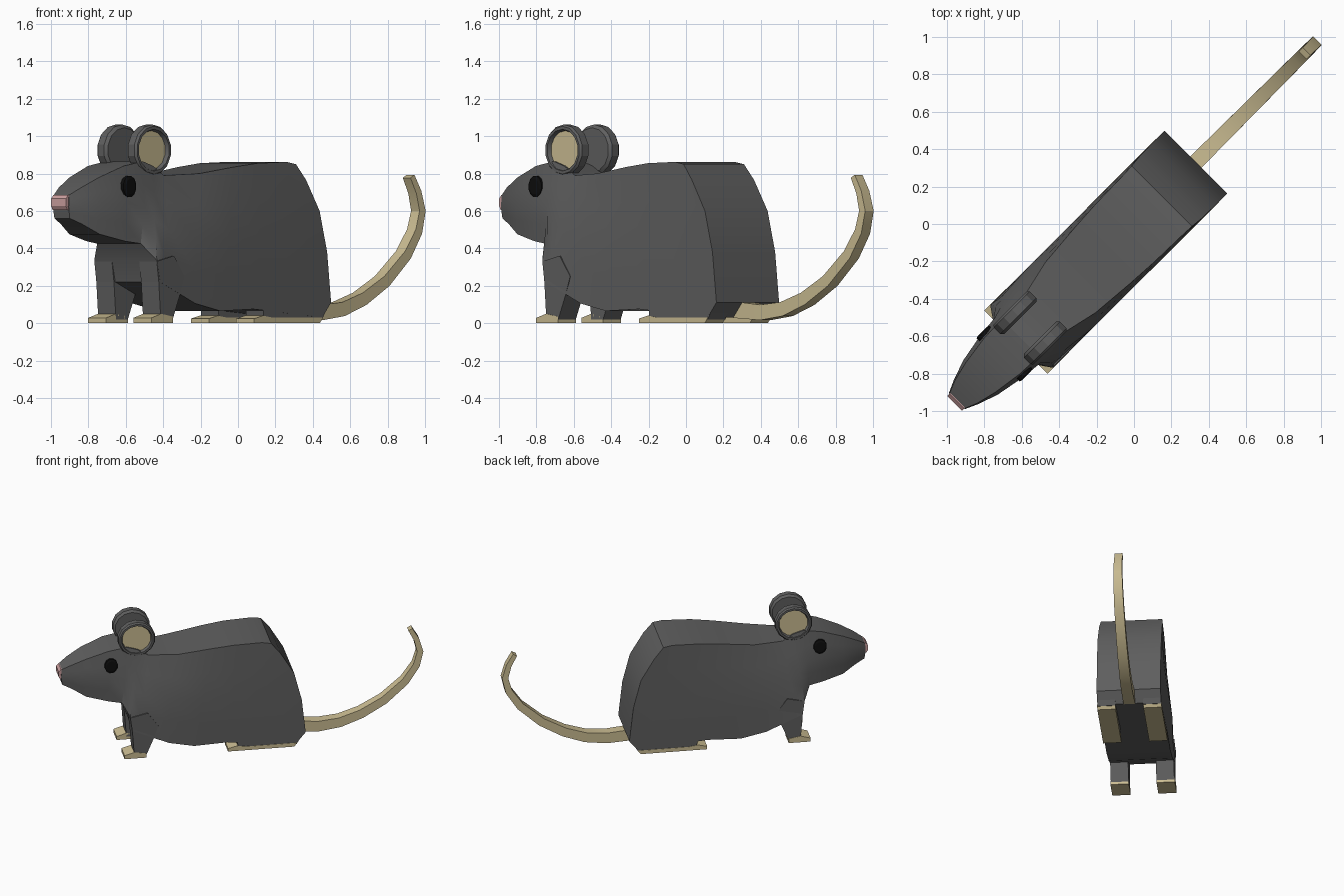
import bpy, bmesh, math
from mathutils import Vector

if "Cube" in bpy.data.objects:
    bpy.data.objects.remove(bpy.data.objects["Cube"])

# Everything is built with x = side, y = nose to tail, then turned 45 degrees
TURN = math.radians(-45)


def material(name, rgb):
    m = bpy.data.materials.new(name)
    m.diffuse_color = (*rgb, 1)
    m.use_nodes = True
    m.node_tree.nodes["Principled BSDF"].inputs["Base Color"].default_value = m.diffuse_color
    return m


GREY = material("dark grey fur", (0.115, 0.115, 0.115))
TAN = material("tan skin", (0.60, 0.51, 0.29))
PINK = material("pink nose", (0.62, 0.36, 0.36))
BLACK = material("black eye", (0.004, 0.004, 0.004))


def make(name, verts, faces, mats, mirror=False, tan_faces=(), smooth=False):
    mesh = bpy.data.meshes.new(name)
    mesh.from_pydata([tuple(v) for v in verts], [], faces)
    for m in mats:
        mesh.materials.append(m)
    for i in tan_faces:
        mesh.polygons[i].material_index = 1
    bm = bmesh.new()
    bm.from_mesh(mesh)
    bmesh.ops.recalc_face_normals(bm, faces=bm.faces)
    bm.to_mesh(mesh)
    bm.free()
    ob = bpy.data.objects.new(name, mesh)
    bpy.context.collection.objects.link(ob)
    ob.rotation_euler.z = TURN
    if mirror:
        ob.modifiers.new("both sides", 'MIRROR')
    if smooth:
        bpy.ops.object.select_all(action='DESELECT')
        ob.select_set(True)
        bpy.context.view_layer.objects.active = ob
        bpy.ops.object.shade_smooth_by_angle(angle=math.radians(25))
    return ob


def bridge(rings, n):
    """Quads between consecutive rings of n points."""
    return [(r * n + i, r * n + (i + 1) % n, (r + 1) * n + (i + 1) % n, (r + 1) * n + i)
            for r in range(rings - 1) for i in range(n)]


def prism(name, profile, x0, x1, mat, mirror=True):
    """Side profile of (y, z) points extruded from x0 to x1."""
    n = len(profile)
    verts = [(x, y, z) for x in (x0, x1) for y, z in profile]
    faces = bridge(2, n) + [tuple(range(n)), tuple(range(n, 2 * n))]
    return make(name, verts, faces, [mat], mirror)


# Head and body: stations from muzzle to rump, each top / middle / bottom as (y, half width, z)
stations = [
    [(-1.335, .058, .685), (-1.34, .060, .62), (-1.33, .058, .56)],
    [(-1.27, .085, .725), (-1.27, .092, .63), (-1.26, .080, .53)],
    [(-1.16, .112, .78), (-1.16, .130, .63), (-1.16, .115, .475)],
    [(-1.00, .135, .84), (-1.00, .160, .64), (-1.00, .145, .438)],
    [(-.86, .14, .865), (-.88, .172, .62), (-.90, .165, .425)],
    [(-.78, .14, .84), (-.82, .190, .55), (-.85, .237, .335)],
    [(-.70, .14, .79), (-.74, .215, .50), (-.825, .237, .22)],
    [(-.48, .19, .80), (-.55, .237, .45), (-.56, .237, .105)],
    [(-.24, .21, .835), (-.30, .237, .45), (-.37, .237, .065)],
    [(-.07, .22, .855), (-.07, .237, .45), (-.12, .237, .075)],
    [(.14, .225, .862), (.20, .237, .50), (.40, .237, .03)],
]
rows = []
for a, b, c in stations:
    a, b, c = Vector(a), Vector(b), Vector(c)
    rows.append([a, (a + b) / 2, b, (b + c) / 2, c])
rows.append([Vector(p) for p in [(.21, .228, .85), (.28, .235, .765), (.38, .237, .60),
                                 (.437, .237, .38), (.467, .237, .11)]])
verts = []
for r in rows:
    verts += [(w, y, z) for y, w, z in r] + [(-w, y, z) for y, w, z in reversed(r)]
faces = bridge(len(rows), 10)
for base in (0, 10 * (len(rows) - 1)):
    faces += [(base + i, base + i + 1, base + 8 - i, base + 9 - i) for i in range(4)]
make("head_and_body", verts, faces, [GREY], smooth=True)

# Nose
prism("nose", [(-1.357, .625), (-1.357, .665), (-1.34, .685), (-1.30, .69), (-1.30, .605), (-1.345, .605)],
      -.056, .056, PINK, mirror=False)

# Legs and feet
prism("front_leg", [(-.82, .02), (-.835, .22), (-.85, .33), (-.72, .36), (-.64, .25),
                    (-.675, .15), (-.73, .02)], .103, .236, GREY)
prism("front_foot", [(-.894, 0), (-.894, .028), (-.82, .05), (-.73, .035), (-.73, 0)],
      .103, .239, TAN)
prism("hind_leg", [(-.04, .02), (-.05, .12), (.02, .16), (.40, .16), (.455, .11), (.40, .02)],
      .103, .236, GREY)
prism("hind_foot", [(-.117, 0), (-.117, .024), (-.05, .04), (.02, .03), (.405, .03), (.38, 0)],
      .103, .239, TAN)


def disc_rings(rings, n, y, z):
    """Rings of (x, y radius, z radius) around a sideways axis."""
    return [(x, y + ry * math.cos(math.tau * (i + .5) / n), z + rz * math.sin(math.tau * (i + .5) / n))
            for x, ry, rz in rings for i in range(n)]


# Ears: thick discs with a sunken tan inside
N = 14
ear = disc_rings([(.075, .125, .12), (.09, .14, .137), (.138, .14, .137), (.15, .13, .128),
                  (.15, .117, .112), (.128, .108, .104)], N, -.785, .925)
ear_faces = bridge(6, N) + [tuple(range(N)), tuple(range(5 * N, 6 * N))]
make("ear", ear, ear_faces, [GREY, TAN], True, tan_faces=[len(ear_faces) - 1], smooth=True)

# Eyes
eye = disc_rings([(.11, .05, .058), (.162, .05, .058), (.168, .035, .042)], 12, -.98, .73)
make("eye", eye, bridge(3, 12) + [tuple(range(12)), tuple(range(24, 36))], [BLACK], True)

# Tail: square section swept along a curling path, tapering to the tip
path = [Vector((0, y, z)) for y, z in
        [(.40, .072), (.60, .057), (.76, .075), (.92, .13), (1.09, .225), (1.25, .365),
         (1.335, .49), (1.364, .60), (1.337, .70), (1.29, .785)]]
verts = []
for i, p in enumerate(path):
    d = (path[min(i + 1, len(path) - 1)] - path[max(i - 1, 0)]).normalized()
    up = Vector((0, -d.z, d.y))
    f = i / (len(path) - 1)
    w, h = .043 - .014 * f, .044 - .027 * f
    verts += [p + Vector((sx * w, 0, 0)) + up * sz * h for sx, sz in ((1, 1), (1, -1), (-1, -1), (-1, 1))]
n = len(path)
make("tail", verts, bridge(n, 4) + [(0, 1, 2, 3), tuple(range(4 * n - 4, 4 * n))], [TAN], smooth=True)
